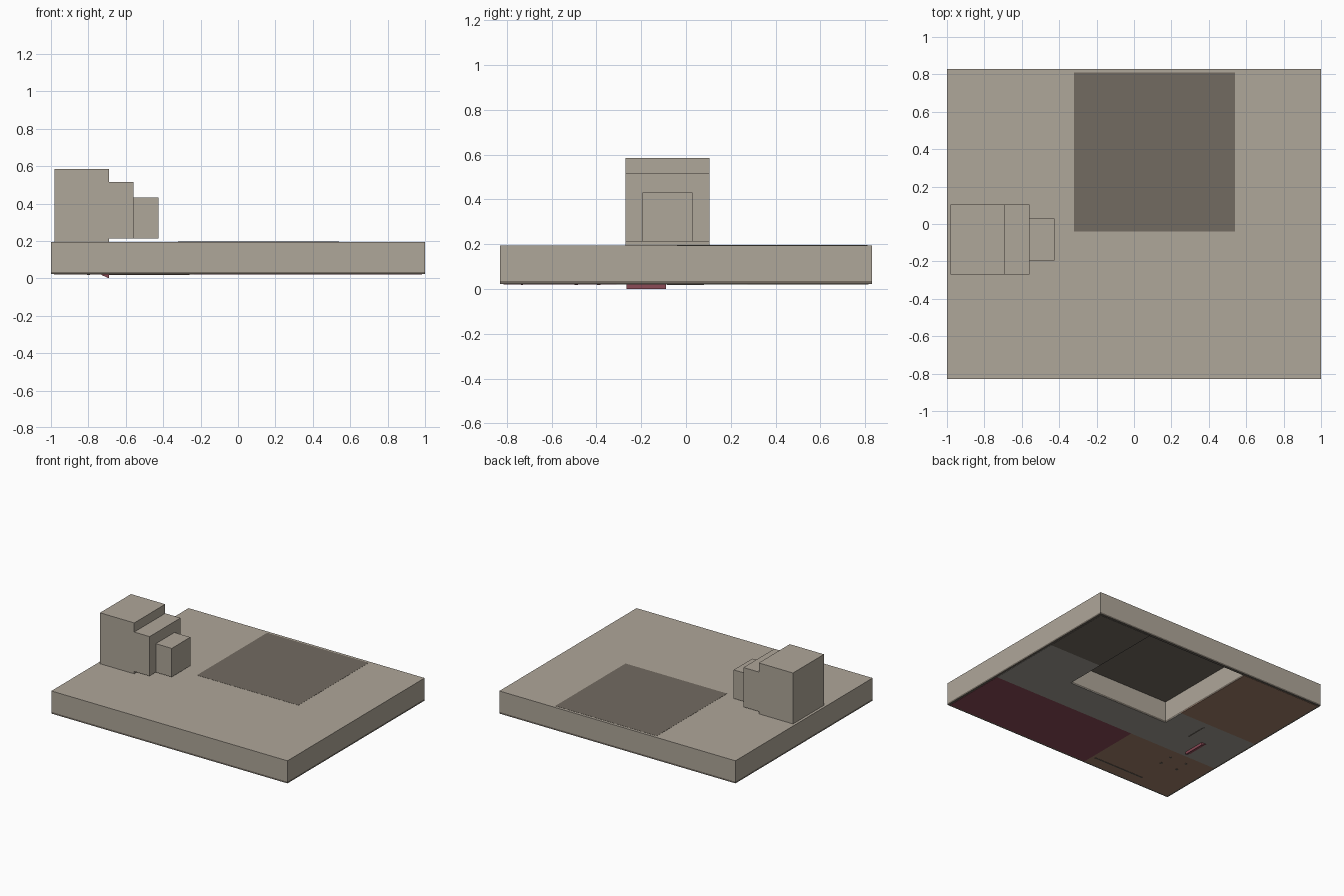
import bpy
import bmesh

cube = bpy.data.objects.get("Cube")
if cube:
    bpy.data.objects.remove(cube, do_unlink=True)


def material(name, rgb):
    m = bpy.data.materials.new(name)
    m.use_nodes = True
    m.diffuse_color = (*rgb, 1)
    m.node_tree.nodes["Principled BSDF"].inputs["Base Color"].default_value = (*rgb, 1)
    return m


BEIGE = material("beige plaster", (0.43, 0.385, 0.32))
DARK = material("dark taupe", (0.17, 0.147, 0.12))
GREY = material("corridor grey", (0.36, 0.34, 0.30))
RED = material("deep red", (0.26, 0.07, 0.095))
BROWN = material("wood brown", (0.37, 0.22, 0.15))


def finish(name, bm, mat):
    bmesh.ops.recalc_face_normals(bm, faces=bm.faces)
    mesh = bpy.data.meshes.new(name)
    bm.to_mesh(mesh)
    bm.free()
    mesh.materials.append(mat)
    obj = bpy.data.objects.new(name, mesh)
    bpy.context.collection.objects.link(obj)
    return obj


def box(name, mat, x, y, z):
    """Box spanning the given (low, high) ranges."""
    bm = bmesh.new()
    bmesh.ops.create_cube(bm, size=1)
    for v in bm.verts:
        v.co = [r[0] if c < 0 else r[1] for c, r in zip(v.co, (x, y, z))]
    return finish(name, bm, mat)


def frame(name, mat, outer, inner, z):
    """Rectangular slab with a rectangular opening through it."""
    bm = bmesh.new()

    def ring(rect, height):
        (x0, x1), (y0, y1) = rect
        corners = ((x0, y0), (x1, y0), (x1, y1), (x0, y1))
        return [bm.verts.new((px, py, height)) for px, py in corners]

    loops = [ring(outer, z[0]), ring(outer, z[1]), ring(inner, z[1]), ring(inner, z[0])]
    for a, b in zip(loops, loops[1:] + loops[:1]):
        for i in range(4):
            j = (i + 1) % 4
            bm.faces.new((a[i], a[j], b[j], b[i]))
    return finish(name, bm, mat)


# Main slab, dark base strip and roof panel over the open court
OUTER = ((-1, 1), (-0.83, 0.83))
COURT = ((-0.32, 0.54), (-0.04, 0.81))
BASE, TOP = 0.022, 0.195
frame("building_block", BEIGE, OUTER, COURT, (0.035, TOP))
frame("base_strip", DARK, OUTER, COURT, (BASE, 0.035))
box("court_roof", DARK, *COURT, (0.185, TOP + 0.001))

# Coloured room floors on the underside
FLOOR = (BASE - 0.002, BASE + 0.004)
W, E, S, N = -0.985, 0.985, -0.815, 0.815
floors = [
    ("red_room_floor", RED, (-0.235, E), (S, -0.31)),
    ("front_room_floor", BROWN, (W, -0.235), (S, -0.31)),
    ("back_room_floor", BROWN, (W, -0.32), (0.13, N)),
    ("dark_room_floor", DARK, (0.54, E), (0.275, N)),
    ("corridor_floor", GREY, (W, E), (-0.31, -0.04)),
    ("corridor_side_floor", GREY, (W, -0.32), (-0.04, 0.13)),
    ("corridor_end_floor", GREY, (0.54, E), (-0.04, 0.275)),
]
for name, mat, x, y in floors:
    box(name, mat, x, y, FLOOR)

# Small floor fittings
FIT = (BASE - 0.004, BASE)
box("front_room_slot", DARK, (-0.69, -0.26), (-0.737, -0.727), FIT)
box("corridor_slot", DARK, (-0.573, -0.565), (-0.085, 0.08), FIT)
for i, (px, py) in enumerate(((-0.66, -0.39), (-0.80, -0.39), (-0.66, -0.49), (-0.80, -0.49))):
    box(f"floor_peg_{i + 1}", DARK, (px - 0.008, px + 0.008), (py - 0.008, py + 0.008), FIT)

# Sloping red wedge below the floor
wedge = box("red_wedge", RED, (-0.73, -0.69), (-0.265, -0.09), (0, BASE))
for v in wedge.data.vertices:
    if v.co.x < -0.71 and v.co.z < 0.01:
        v.co.z = BASE - 0.004

# Stepped tower
box("tower_tall", BEIGE, (-0.98, -0.69), (-0.27, 0.105), (TOP, 0.585))
box("tower_middle", BEIGE, (-0.69, -0.56), (-0.27, 0.105), (0.213, 0.515))
box("tower_low", BEIGE, (-0.56, -0.425), (-0.195, 0.03), (0.213, 0.432))
